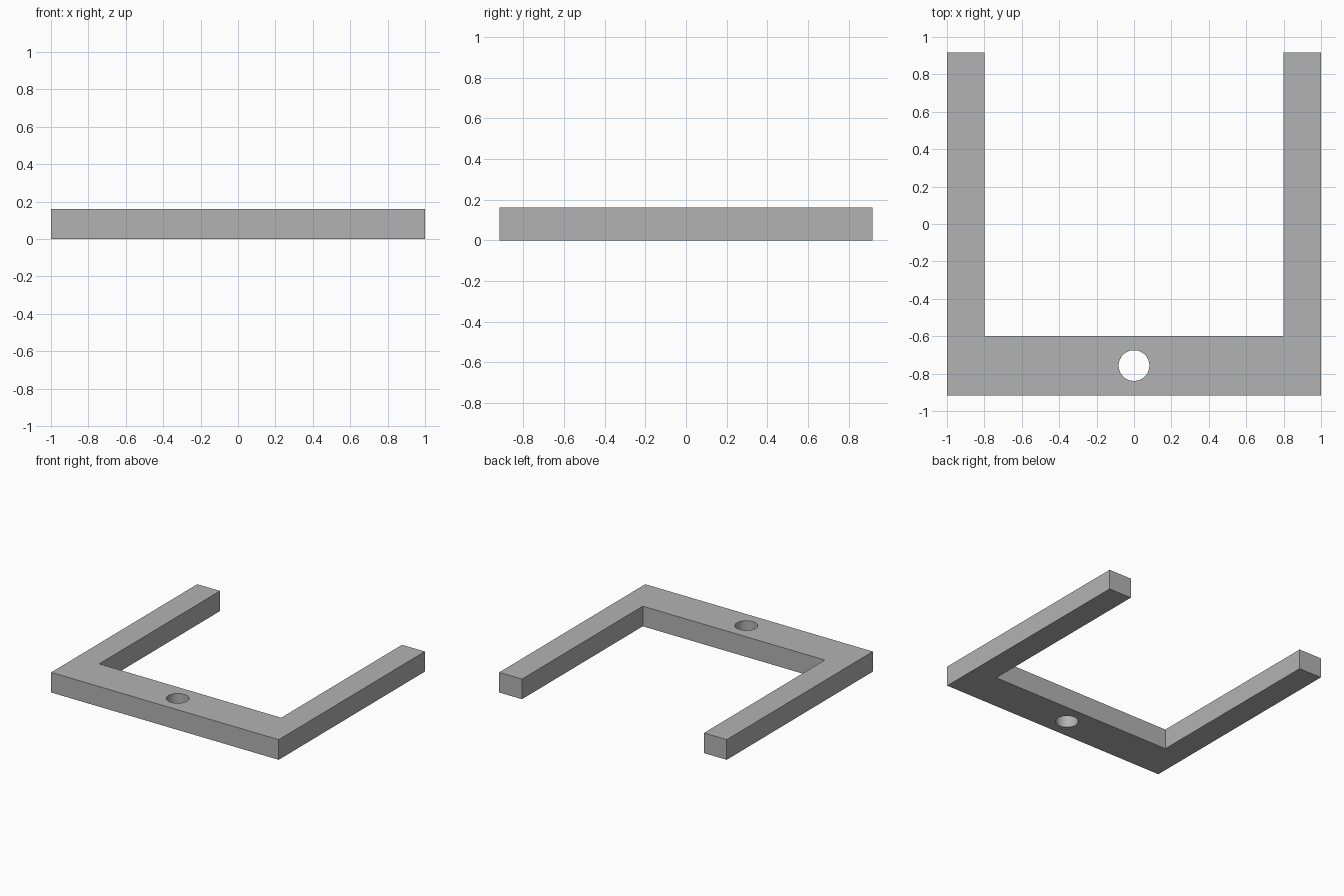
import bpy
import bmesh

HEIGHT = 0.16
HALF_DEPTH = 0.917
INNER_Y = -0.6      # back edge of the crossbar
INNER_X = 0.8       # inner side of each arm
HOLE_Y, HOLE_R = -0.757, 0.082

cube = bpy.data.objects.get("Cube")
if cube:
    bpy.data.objects.remove(cube, do_unlink=True)

# Plain grey material
grey = bpy.data.materials.new("plain_grey")
grey.use_nodes = True
colour = (0.45, 0.45, 0.45, 1)
grey.diffuse_color = colour
grey.node_tree.nodes["Principled BSDF"].inputs["Base Color"].default_value = colour

# U-shaped outline: right half, then mirrored back along the left
half = [(1, -HALF_DEPTH), (1, HALF_DEPTH), (INNER_X, HALF_DEPTH), (INNER_X, INNER_Y)]
outline = half + [(-x, y) for x, y in reversed(half)]

# Bracket body, extruded upwards
bm = bmesh.new()
base = bm.faces.new([bm.verts.new((x, y, 0)) for x, y in outline])
top = bmesh.ops.extrude_face_region(bm, geom=[base], use_keep_orig=True)["geom"]
bmesh.ops.translate(bm, vec=(0, 0, HEIGHT),
                    verts=[v for v in top if isinstance(v, bmesh.types.BMVert)])
bmesh.ops.recalc_face_normals(bm, faces=bm.faces)
mesh = bpy.data.meshes.new("u_bracket")
bm.to_mesh(mesh)
bm.free()
mesh.materials.append(grey)
bracket = bpy.data.objects.new("u_bracket", mesh)
bpy.context.collection.objects.link(bracket)

# Mounting hole through the crossbar
bpy.ops.mesh.primitive_cylinder_add(vertices=64, radius=HOLE_R, depth=HEIGHT * 2,
                                    location=(0, HOLE_Y, HEIGHT / 2))
cutter = bpy.context.object
cutter.name = "hole_cutter"
cutter.hide_render = True
cutter.data.materials.append(grey)

bpy.ops.object.select_all(action="DESELECT")
bracket.select_set(True)
bpy.context.view_layer.objects.active = bracket
cut = bracket.modifiers.new("mounting_hole", "BOOLEAN")
cut.operation = "DIFFERENCE"
cut.solver = "EXACT"
cut.object = cutter
bpy.ops.object.modifier_apply(modifier=cut.name)
bpy.data.objects.remove(cutter, do_unlink=True)

# Round the hole wall, keep the edges crisp
bpy.ops.object.shade_smooth_by_angle()
